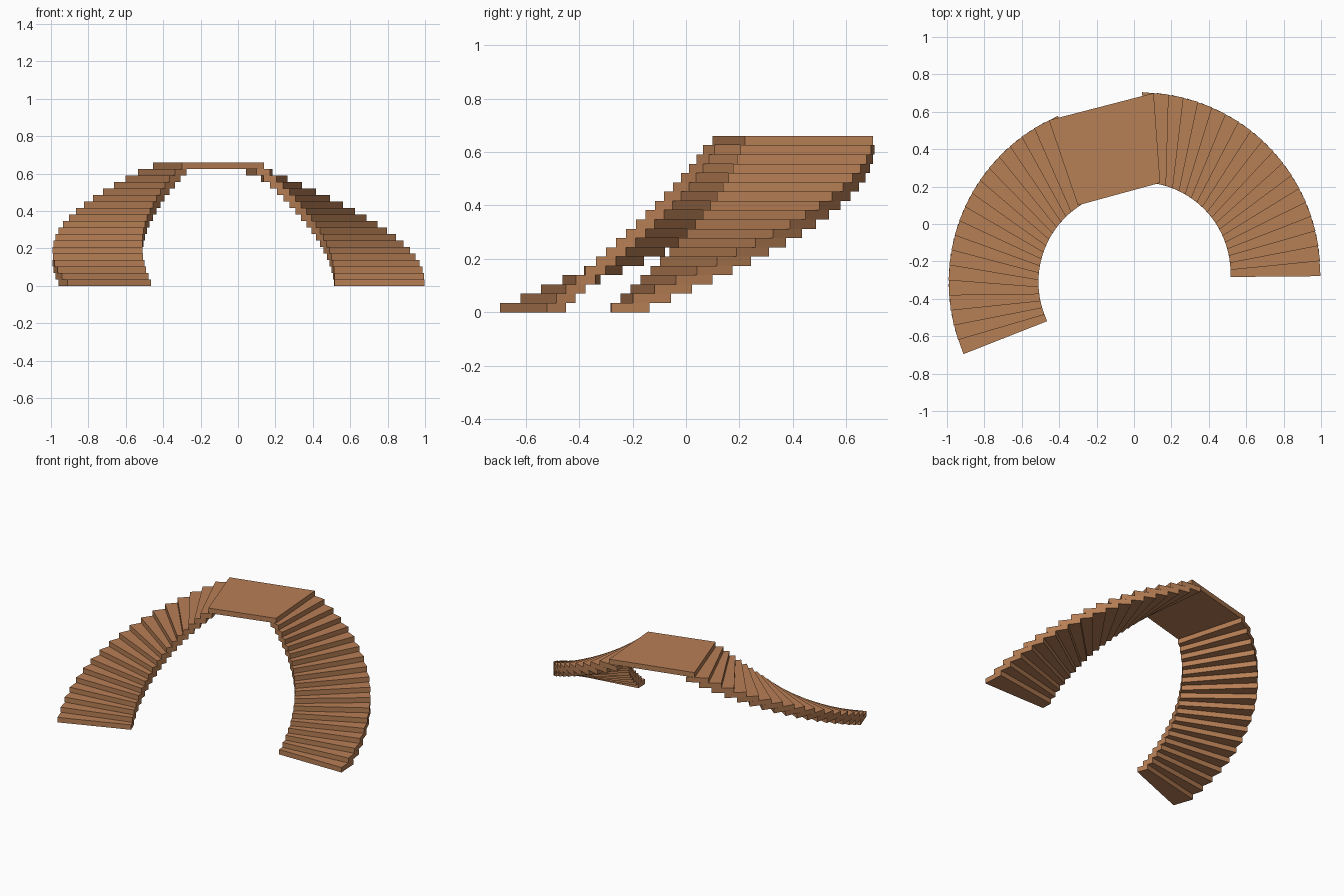
import bpy, bmesh
from math import cos, sin, radians

if "Cube" in bpy.data.objects:
    bpy.data.objects.remove(bpy.data.objects["Cube"])

STEPS = 18
RISE = 0.66 / (STEPS + 1)
R_IN, R_OUT = 0.487, 0.967
DEPTH_IN, DEPTH_OUT = 8.8, 8.5      # angular depth of each tread, overlapping the next

wood = bpy.data.materials.new("wood")
wood.diffuse_color = (0.47, 0.21, 0.09, 1)
wood.use_nodes = True
wood.node_tree.nodes["Principled BSDF"].inputs["Base Color"].default_value = wood.diffuse_color


def slab(name, corners, level):
    """Flat four-sided board, one rise thick, resting on the given level."""
    bm = bmesh.new()
    lo = [bm.verts.new((x, y, level * RISE)) for x, y in corners]
    hi = [bm.verts.new((x, y, (level + 1) * RISE)) for x, y in corners]
    bm.faces.new(lo[::-1])
    bm.faces.new(hi)
    for i in range(4):
        j = (i + 1) % 4
        bm.faces.new((lo[i], lo[j], hi[j], hi[i]))
    bmesh.ops.recalc_face_normals(bm, faces=bm.faces)
    mesh = bpy.data.meshes.new(name)
    bm.to_mesh(mesh)
    bm.free()
    mesh.materials.append(wood)
    obj = bpy.data.objects.new(name, mesh)
    bpy.context.collection.objects.link(obj)


def flight(name, center, start_in, start_out, turn):
    """Curved flight of tapered treads rising from the ground to the landing."""
    def polar(r, a):
        return center[0] + r * cos(radians(a)), center[1] + r * sin(radians(a))
    for i in range(STEPS):
        a_in = start_in + turn * 4.45 * i
        a_out = start_out + turn * 4.81 * i
        slab(f"{name}_step_{i + 1:02d}", [
            polar(R_IN, a_in), polar(R_OUT, a_out),
            polar(R_OUT, a_out + turn * DEPTH_OUT),
            polar(R_IN, a_in + turn * DEPTH_IN)], i)


# Two curved flights
flight("right", (0.03, -0.262), -2.5, -1.0, 1)
flight("left", (-0.025, -0.31), 205.5, 203.5, -1)

# Landing joining them at the top
slab("landing", [(-0.455, 0.555), (-0.30, 0.10), (0.14, 0.22), (0.105, 0.70)], STEPS)
